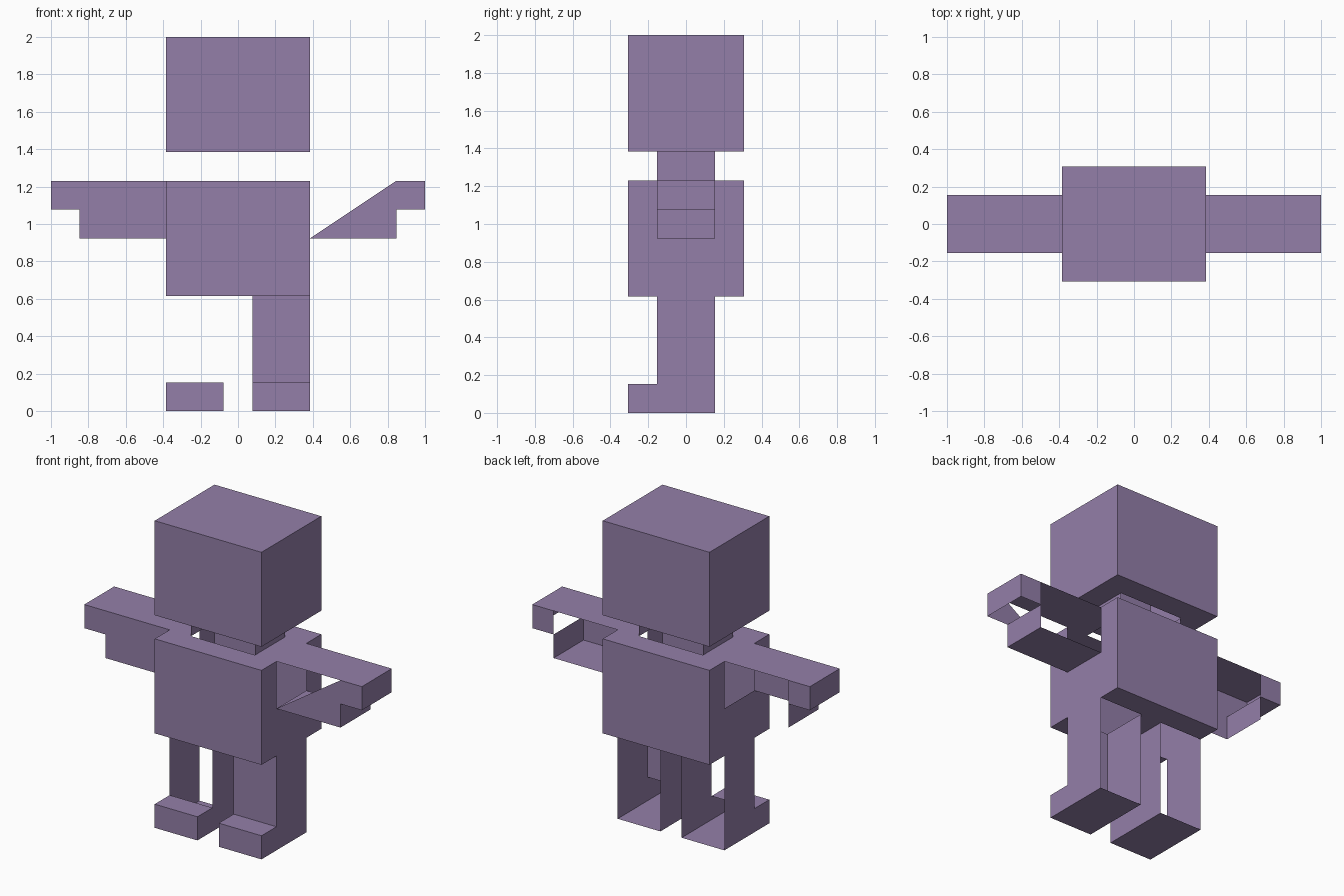
import bpy

if "Cube" in bpy.data.objects:
    bpy.data.objects.remove(bpy.data.objects["Cube"])

U = 2 / 13  # the figure is built on a 13-unit grid

purple = bpy.data.materials.new("dusty purple")
purple.diffuse_color = (0.295, 0.212, 0.395, 1)
purple.use_nodes = True
purple.node_tree.nodes["Principled BSDF"].inputs["Base Color"].default_value = purple.diffuse_color


def make(name, quads):
    """Make an object from a list of polygons given in grid units."""
    verts, index, faces = [], {}, []
    for q in quads:
        face = []
        for p in q:
            if p not in index:
                index[p] = len(verts)
                verts.append([c * U for c in p])
            face.append(index[p])
        faces.append(face)
    mesh = bpy.data.meshes.new(name)
    mesh.from_pydata(verts, [], faces)
    mesh.materials.append(purple)
    bpy.context.collection.objects.link(bpy.data.objects.new(name, mesh))


def shell(name, box, missing="", joins=()):
    """Hollow box; leaves out missing sides and opens walls where joins touch."""
    lo, hi = box
    quads = []
    for a in range(3):
        u, v = (a + 1) % 3, (a + 2) % 3
        for sign, pos in (("-", lo[a]), ("+", hi[a])):
            if sign + "xyz"[a] in missing.split():
                continue
            holes = [(l, h) for l, h in joins if l[a] <= pos <= h[a]
                     and all(l[k] < hi[k] and h[k] > lo[k] for k in (u, v))]

            def cuts(k):
                c = {lo[k], hi[k]} | {b[k] for hole in holes for b in hole}
                return sorted(x for x in c if lo[k] <= x <= hi[k])
            us, vs = cuts(u), cuts(v)
            for u0, u1 in zip(us, us[1:]):
                for v0, v1 in zip(vs, vs[1:]):
                    mu, mv = (u0 + u1) / 2, (v0 + v1) / 2
                    if any(l[u] < mu < h[u] and l[v] < mv < h[v] for l, h in holes):
                        continue
                    quad = []
                    for cu, cv in ((u0, v0), (u1, v0), (u1, v1), (u0, v1)):
                        p = [0.0, 0.0, 0.0]
                        p[a], p[u], p[v] = float(pos), float(cu), float(cv)
                        quad.append(tuple(p))
                    quads.append(quad if sign == "+" else quad[::-1])
    make(name, quads)


def mirrored(box):
    (x0, y0, z0), (x1, y1, z1) = box
    return (-x1, y0, z0), (-x0, y1, z1)


# Part boxes, right-hand (+x) side for the limbs
head = (-2.5, -2, 9), (2.5, 2, 13)
neck = (-1.5, -1, 8), (1.5, 1, 9)
body = (-2.5, -2, 4), (2.5, 2, 8)
arm = (2.5, -1, 6), (5.5, 1, 8)
hand = (5.5, -1, 7), (6.5, 1, 8)
leg = (0.5, -1, 0), (2.5, 1, 4)
foot = (0.5, -2, 0), (2.5, -1, 1)

# Head, neck and body, open to each other inside
shell("head", head, joins=[neck])
shell("neck", neck, "-z +z -y +y")
shell("body", body, joins=[neck, arm, mirrored(arm), leg, mirrored(leg)])

# Right arm: open back, half of the front panel
shell("right_arm", arm, "-x -y +y", [hand])
make("right_arm_front", [[(2.5, -1, 6), (5.5, -1, 6), (5.5, -1, 8)]])
shell("right_hand", hand, "-x -z")

# Left arm: open back and underside
shell("left_arm", mirrored(arm), "+x +y -z", [mirrored(hand)])
shell("left_hand", mirrored(hand), "+x")

# Legs: open backs, left one also open in front
shell("right_leg", leg, "+y +z", [foot])
shell("left_leg", mirrored(leg), "+y -y +z")

# Feet
shell("right_foot", foot, "+y")
shell("left_foot", mirrored(foot), "+y")
